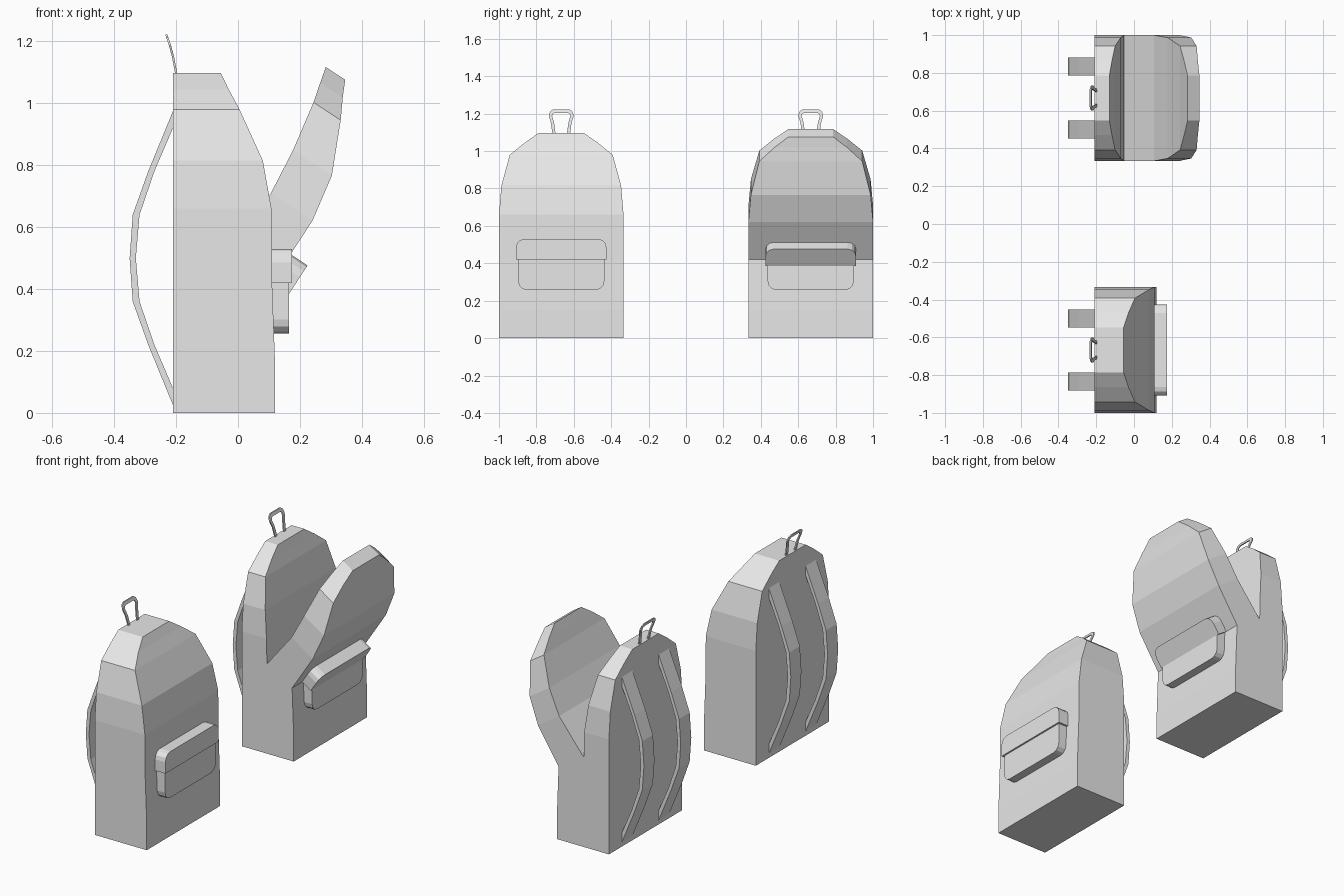
import bpy, bmesh, math
from mathutils import Matrix, Vector

cube = bpy.data.objects.get("Cube")
if cube:
    bpy.data.objects.remove(cube)

GREY = bpy.data.materials.new("plain_grey")
GREY.use_nodes = True
GREY.diffuse_color = (0.8, 0.8, 0.8, 1)
GREY.node_tree.nodes["Principled BSDF"].inputs["Base Color"].default_value = (0.8, 0.8, 0.8, 1)

BACK = -0.21
HINGE = Vector((0.11, 0, 0.42))
VALLEY = (-0.05, 0.515)
OPEN = (Matrix.Translation(HINGE) @ Matrix.Rotation(math.radians(33.5), 4, 'Y')
        @ Matrix.Translation(-HINGE))

# Arch rows: half width, height, front x, zip seam x
ARCH = [(0.333, 0.66, 0.108, -0.053), (0.32, 0.815, 0.08, -0.07),
        (0.275, 0.98, 0.005, -0.10), (0.195, 1.045, -0.03, -0.117),
        (0.12, 1.097, -0.055, -0.13)]
WIDE = ARCH[0][0]


def finish(name, bm, y):
    bmesh.ops.remove_doubles(bm, verts=bm.verts, dist=0.0005)
    bmesh.ops.recalc_face_normals(bm, faces=bm.faces)
    mesh = bpy.data.meshes.new(name)
    bm.to_mesh(mesh)
    bm.free()
    mesh.materials.append(GREY)
    obj = bpy.data.objects.new(name, mesh)
    obj.location.y = y
    bpy.context.collection.objects.link(obj)
    return obj


def loft(bm, rings, start=True, end=True):
    """Skin a list of closed rings, with optional end caps."""
    loops = [[bm.verts.new(p) for p in ring] for ring in rings]
    for a, b in zip(loops, loops[1:]):
        for i in range(len(a)):
            j = (i + 1) % len(a)
            bm.faces.new((a[i], a[j], b[j], b[i]))
    if start:
        bm.faces.new(loops[0][::-1])
    if end:
        bm.faces.new(loops[-1])


def ring(half, back, front):
    """Four corners from two (x, z) points."""
    (xa, za), (xb, zb) = back, front
    return [Vector(p) for p in ((xa, -half, za), (xa, half, za),
                                (xb, half, zb), (xb, -half, zb))]


def row(half, z, back, front):
    return ring(half, (back, z), (front, z))


def bag_body(name, y, is_open):
    bm = bmesh.new()
    rings = [row(WIDE, z, BACK, x) for z, x in ((0, 0.12), (0.15, 0.12), (HINGE.z, HINGE.x))]
    if not is_open:
        rings += [row(h, z, BACK, x) for h, z, x, s in ARCH]
        loft(bm, rings)
    else:
        # back half up to the zip seam
        rings.append(row(WIDE, VALLEY[1], BACK, VALLEY[0]))
        rings += [row(h, z, BACK, s) for h, z, x, s in ARCH]
        loft(bm, rings)
        # front half swung forward on the hinge
        lid = [ring(WIDE, VALLEY, (HINGE.x, HINGE.z))]
        lid += [[OPEN @ p for p in row(h, z, s, x)] for h, z, x, s in ARCH]
        loft(bm, lid, start=False)
        # drop the wall hidden between both halves
        mid = Vector(((HINGE.x + VALLEY[0]) / 2, 0, (HINGE.z + VALLEY[1]) / 2))
        inner = [f for f in bm.faces if (f.calc_center_median() - mid).length < 0.01]
        bmesh.ops.delete(bm, geom=inner, context='FACES_ONLY')
    finish(name, bm, y)


def rounded_panel(name, y, half, flat_z, round_z, x0, x1, matrix=None):
    """Slab with two rounded corners on its round_z edge."""
    r, up = 0.045, math.copysign(1, round_z - flat_z)
    outline = [(-half, flat_z), (half, flat_z)]
    for side, angles in ((1, (0, 30, 60, 90)), (-1, (90, 60, 30, 0))):
        for a in map(math.radians, angles):
            outline.append((side * (half - r + r * math.cos(a)),
                            round_z + up * r * (math.sin(a) - 1)))
    bm = bmesh.new()
    loft(bm, [[(x, py, pz) for py, pz in outline] for x in (x0, x1)])
    if matrix:
        bm.transform(matrix)
    finish(name, bm, y)


def strap(name, y):
    # outer and inner edge, from the middle up
    outer = [(-0.35, 0.5), (-0.34, 0.64), (-0.29, 0.78), (BACK, 0.975)]
    inner = [(-0.33, 0.5), (-0.318, 0.64), (-0.27, 0.78), (BACK, 0.92)]
    pairs = list(zip(outer, inner))
    lower = [((a, 1 - b), (c, 1 - d)) for (a, b), (c, d) in pairs[:0:-1]]
    bm = bmesh.new()
    loft(bm, [ring(0.048, o, i) for o, i in lower + pairs])
    finish(name, bm, y)


def handle(name, y):
    outer = [(0.047, 1.09), (0.055, 1.15), (0.067, 1.19), (0.06, 1.212), (0.045, 1.222)]
    inner = [(0.03, 1.09), (0.038, 1.15), (0.049, 1.188), (0.045, 1.198), (0.037, 1.204)]
    pairs = list(zip(outer, inner))
    pairs = [((-a, b), (-c, d)) for (a, b), (c, d) in pairs] + pairs[::-1]

    def lean(z):
        t = (z - 1.09) / 0.132
        return -0.199 - 0.018 * t - 0.015 * t * t
    bm = bmesh.new()
    loft(bm, [[(lean(o[1]) - 0.003, *o), (lean(o[1]) + 0.004, *o),
               (lean(i[1]) + 0.004, *i), (lean(i[1]) - 0.003, *i)] for o, i in pairs])
    finish(name, bm, y)


# The two backpacks, one closed and one open
for label, y, is_open in (("closed", -0.667, False), ("open", 0.667, True)):
    bag_body(label + "_bag_body", y, is_open)
    rounded_panel(label + "_pocket", y, 0.23, 0.42, 0.257, 0.11, 0.165)
    rounded_panel(label + "_pocket_flap", y, 0.242, 0.42, 0.53, 0.105, 0.175,
                  OPEN if is_open else None)
    for side, dy in (("left", 0.167), ("right", -0.167)):
        strap(label + "_" + side + "_strap", y + dy)
    handle(label + "_handle", y)
